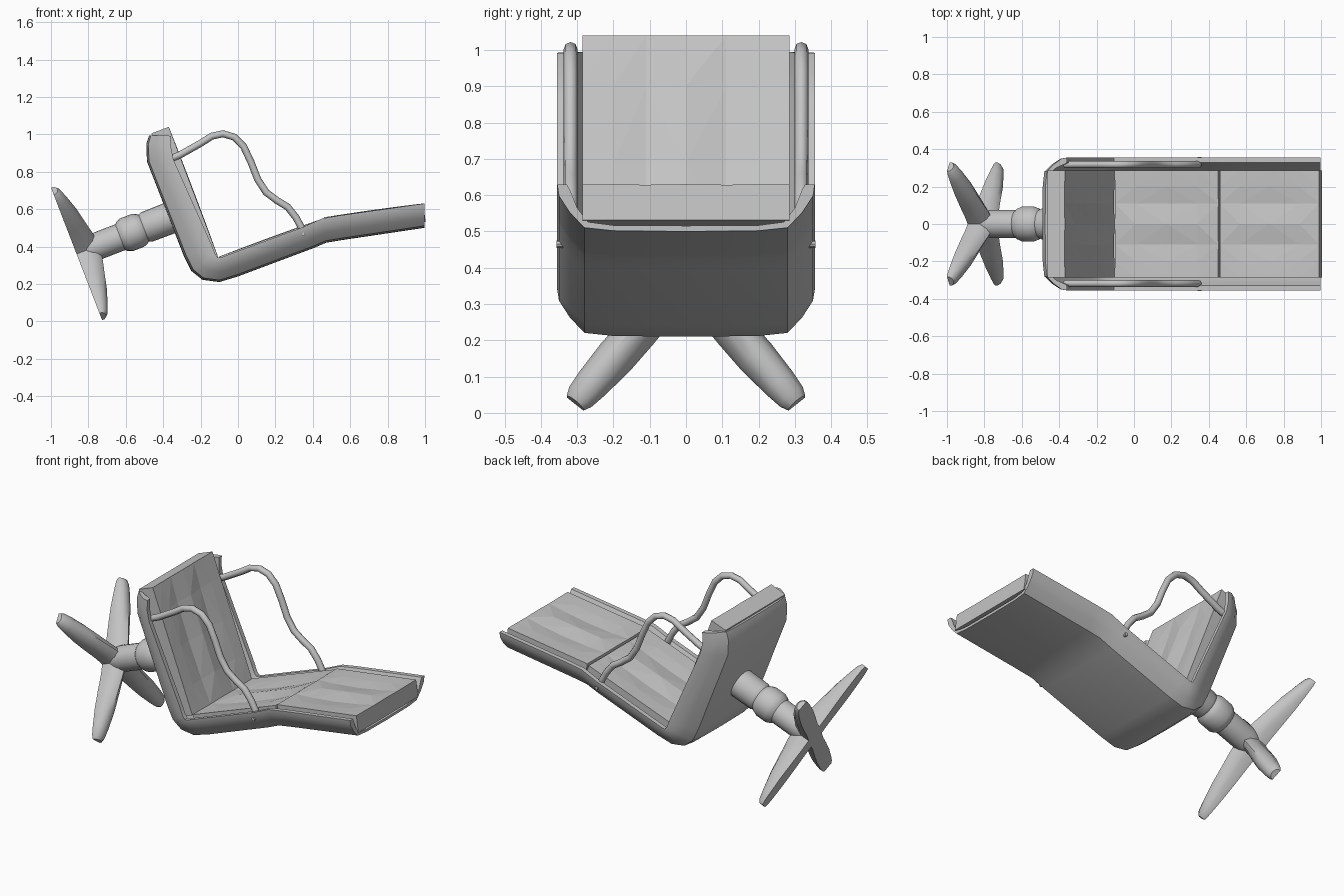
import bpy, bmesh, math
from mathutils import Vector

if "Cube" in bpy.data.objects:
    bpy.data.objects.remove(bpy.data.objects["Cube"])

grey = bpy.data.materials.new("light_grey")
grey.diffuse_color = (0.55, 0.55, 0.55, 1)
grey.use_nodes = True
grey.node_tree.nodes["Principled BSDF"].inputs["Base Color"].default_value = grey.diffuse_color


def finish(name, bm, smooth=None):
    bmesh.ops.recalc_face_normals(bm, faces=bm.faces[:])
    mesh = bpy.data.meshes.new(name)
    bm.to_mesh(mesh)
    bm.free()
    mesh.materials.append(grey)
    ob = bpy.data.objects.new(name, mesh)
    bpy.context.collection.objects.link(ob)
    if smooth:
        bpy.ops.object.select_all(action='DESELECT')
        ob.select_set(True)
        bpy.context.view_layer.objects.active = ob
        bpy.ops.object.shade_smooth_by_angle(angle=math.radians(smooth))
    return ob


def skin(bm, rings, caps=True):
    """Join closed rings of points into a tube."""
    vr = [[bm.verts.new(p) for p in r] for r in rings]
    n = len(vr[0])
    for a, b in zip(vr, vr[1:]):
        for i in range(n):
            j = (i + 1) % n
            bm.faces.new((a[i], a[j], b[j], b[i]))
    if caps:
        bm.faces.new(vr[0])
        bm.faces.new(vr[-1])
    return vr


# Shell: U-shaped trough swept along the back, seat and leg rest.
# Each station holds an underside point and a rim point (x, z).
stations = [((-.475, .995), (-.357, .992)), ((-.49, .95), (-.358, .93)),
            ((-.487, .855), (-.345, .865)), ((-.29, .35), (-.137, .40)),
            ((-.25, .27), (-.122, .36)), ((-.19, .222), (-.107, .34)),
            ((-.10, .21), (-.09, .342)), ((0, .24), (-.05, .357)),
            ((.40, .39), (.35, .505)), ((.47, .42), (.45, .55)),
            ((.56, .435), (.55, .567)), ((.997, .50), (.997, .63))]
outer = [(0, 0), (.2, .015), (.28, .08), (.32, .4), (.35, .75), (.355, 1)]
inner = [(0, .12), (.2, .13), (.27, .2), (.30, .5), (.318, .85), (.328, 1)]


def mirrored(half):
    return [(-y, t) for y, t in half[:0:-1]] + half


section = mirrored(outer) + mirrored(inner)[::-1]
bm = bmesh.new()
rings = []
for (ox, oz), (rx, rz) in stations:
    rings.append([(ox + (rx - ox) * t, y, oz + (rz - oz) * t) for y, t in section])
vr = skin(bm, rings, caps=False)
for ring in (vr[0], vr[-1]):
    for i in range(10):
        bm.faces.new((ring[i], ring[i + 1], ring[20 - i], ring[21 - i]))
finish("chair_shell", bm, 35)


# Cushions: slabs with creased, faceted upholstery on top
def cushion(name, a, b, depth=.1):
    a, b = Vector((a[0], 0, a[1])), Vector((b[0], 0, b[1]))
    d = (b - a).normalized()
    up = Vector((-d.z, 0, d.x))
    cols = [-.285, -.2, -.11, 0, .11, .2, .285]
    dip = [0, -.004, -.016, .003, -.016, -.004, 0]
    rows = [0, .2, .5, .8, 1]
    amount = [.1, .7, 1, .7, .1]
    bm = bmesh.new()
    rings = []
    for t, k in zip(rows, amount):
        p = a.lerp(b, t)
        top = [p + up * (h * k) + Vector((0, y, 0)) for y, h in zip(cols, dip)]
        low = [p - up * depth + Vector((0, y, 0)) for y in (.285, -.285)]
        rings.append(top + low)
    skin(bm, rings)
    bmesh.ops.triangulate(bm, faces=[f for f in bm.faces if len(f.verts) == 4])
    finish(name, bm)


# Back cushion runs bottom to top, so its face looks towards the seat
cushion("back_cushion", (-.37, 1.04), (-.105, .34))
cushion("seat_cushion", (-.103, .345), (.45, .548))
cushion("leg_cushion", (.46, .556), (.99, .63))

# Arms: bent tubes from backrest rim to seat rim, with a bolt below
arm_path = [(-.37, .865), (-.31, .89), (-.2, .952), (-.14, .99), (-.08, 1.003),
            (-.02, .985), (.03, .935), (.07, .85), (.105, .76), (.15, .69),
            (.21, .645), (.265, .612), (.31, .555), (.345, .49)]
for side, label in ((-1, "right"), (1, "left")):
    bm = bmesh.new()
    rings = []
    pts = [Vector((x, side * .318, z)) for x, z in arm_path]
    for i, p in enumerate(pts):
        d = (pts[min(i + 1, len(pts) - 1)] - pts[max(i - 1, 0)]).normalized()
        n = Vector((-d.z, 0, d.x))
        rings.append([p + (n * math.cos(q) + Vector((0, math.sin(q), 0))) * .019
                      for q in (math.tau * k / 8 for k in range(8))])
    skin(bm, rings)
    finish("arm_" + label, bm, 50)

    bm = bmesh.new()
    skin(bm, [[(.35 + .01 * math.cos(q), side * y, .465 + .01 * math.sin(q))
               for q in (math.tau * k / 8 for k in range(8))] for y in (.33, .357)])
    finish("arm_bolt_" + label, bm)

# Pedestal frame: floor centre, axis towards the chair, two floor directions
centre = Vector((-.863, 0, .36))
axis = Vector((.933, 0, .36)).normalized()
along = Vector((-axis.z, 0, axis.x))
across = Vector((0, 1, 0))

# Column with collar, turned around the pedestal axis
profile = [(.01, .045), (.06, .066), (.10, .074), (.25, .074), (.262, .084),
           (.285, .094), (.35, .094), (.372, .086), (.385, .077), (.40, .084),
           (.55, .086)]
bm = bmesh.new()
skin(bm, [[centre + axis * s + (along * math.cos(q) + across * math.sin(q)) * r
           for q in (math.tau * k / 20 for k in range(20))] for s, r in profile])
finish("pedestal_column", bm, 35)

# Four tapering feet in an X, flat underneath: (reach, half width, height)
foot = [(0, .05, .13), (.1, .045, .12), (.2, .05, .102), (.3, .052, .085),
        (.4, .046, .06), (.45, .04, .045), (.472, .03, .03)]
spread = math.atan2(.30, .353)
for i, ang in enumerate((spread, math.pi - spread, math.pi + spread, -spread)):
    out = along * math.cos(ang) + across * math.sin(ang)
    wide = axis.cross(out)
    bm = bmesh.new()
    rings = []
    for r, w, h in foot:
        shape = [(-w, 0), (w, 0), (w, h * .45), (w * .6, h * .85), (0, h),
                 (-w * .6, h * .85), (-w, h * .45)]
        rings.append([centre + out * r + wide * u + axis * v for u, v in shape])
    skin(bm, rings)
    finish("base_foot_%d" % (i + 1), bm, 40)
